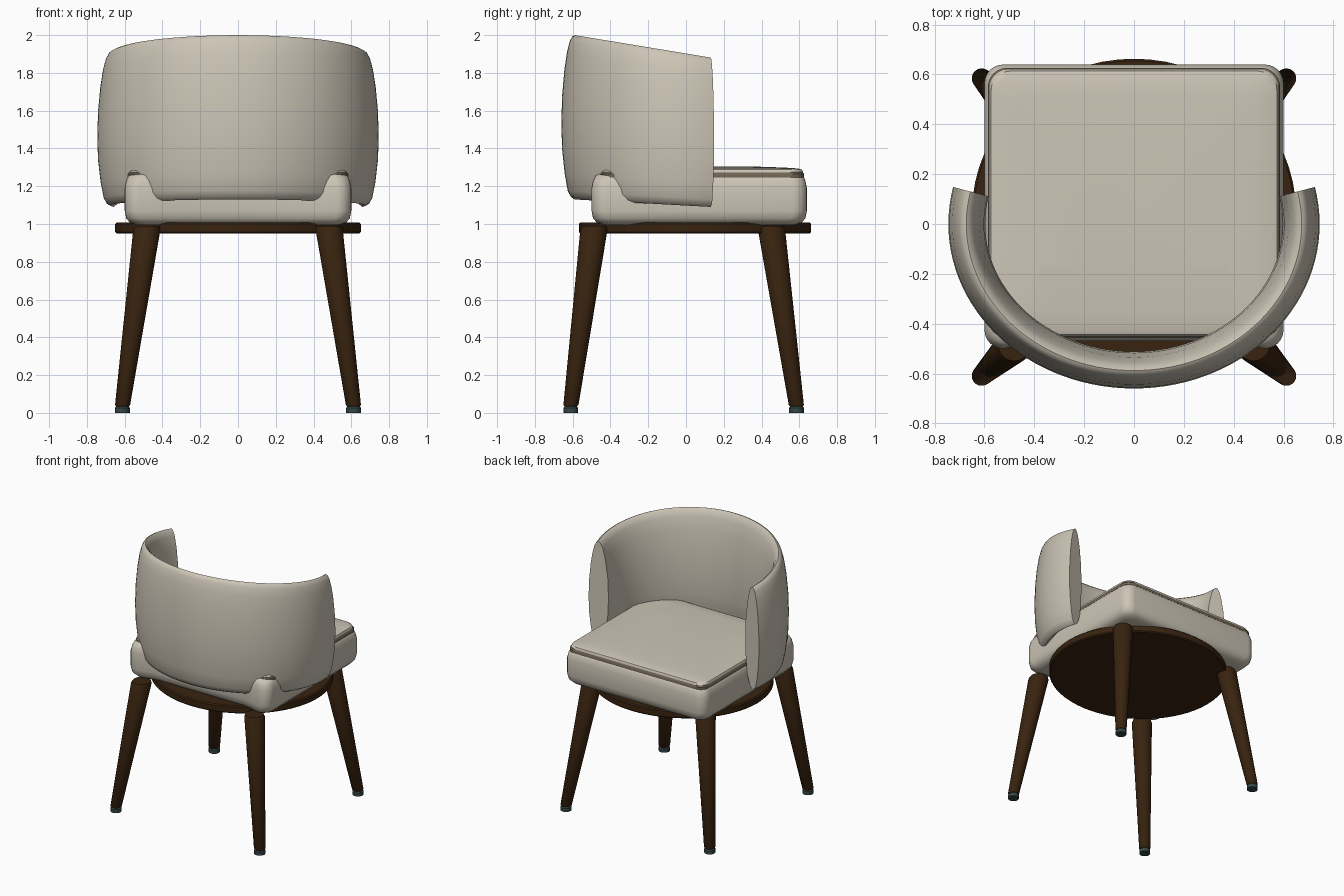
import bpy, bmesh, math
from mathutils import Vector

cube = bpy.data.objects.get("Cube")
if cube:
    bpy.data.objects.remove(cube, do_unlink=True)


def material(name, rgb, rough=0.7):
    m = bpy.data.materials.new(name)
    m.use_nodes = True
    m.diffuse_color = (*rgb, 1)
    bsdf = m.node_tree.nodes["Principled BSDF"]
    bsdf.inputs["Base Color"].default_value = (*rgb, 1)
    bsdf.inputs["Roughness"].default_value = rough
    return m


CREAM = material("cream fabric", (0.61, 0.56, 0.47))
SEAM = material("taupe seam", (0.16, 0.13, 0.09))
WOOD = material("dark walnut", (0.04, 0.017, 0.005))
RUBBER = material("grey green rubber", (0.035, 0.06, 0.06))


def loft(name, rings, mat, angle=40):
    """Skin a list of equal closed rings and cap both ends."""
    bm = bmesh.new()
    rows = [[bm.verts.new(p) for p in ring] for ring in rings]
    n = len(rows[0])
    for a, b in zip(rows, rows[1:]):
        for i in range(n):
            j = (i + 1) % n
            bm.faces.new((a[i], a[j], b[j], b[i]))
    bm.faces.new(rows[0][::-1])
    bm.faces.new(rows[-1])
    bmesh.ops.recalc_face_normals(bm, faces=bm.faces)
    mesh = bpy.data.meshes.new(name)
    bm.to_mesh(mesh)
    bm.free()
    mesh.materials.append(mat)
    ob = bpy.data.objects.new(name, mesh)
    bpy.context.collection.objects.link(ob)
    bpy.ops.object.select_all(action="DESELECT")
    ob.select_set(True)
    bpy.context.view_layer.objects.active = ob
    bpy.ops.object.shade_smooth_by_angle(angle=math.radians(angle))
    return ob


def circle(c, rx, ry, n=32):
    return [Vector((c[0] + rx * math.cos(k * math.tau / n),
                    c[1] + ry * math.sin(k * math.tau / n), c[2])) for k in range(n)]


def seat_outline(inset, z, r=0.075, flare=0.03, steps=6):
    """Rounded rectangle whose back corners flare out a little."""
    hx, front, back = 0.6 - inset, 0.64 - inset, -0.47 + inset
    pts = []
    for q, (sx, sy) in enumerate(((1, 1), (-1, 1), (-1, -1), (1, -1))):
        cx = sx * (hx - r)
        cy = front - r if sy > 0 else back + r - flare
        for k in range(steps + 1):
            a = (q + k / steps) * math.pi / 2
            pts.append(Vector((cx + r * math.cos(a), cy + r * math.sin(a), z)))
        if q == 2:
            pts += [Vector((x, back, z)) for x in (-0.38, 0.38)]
    return pts


# Round wooden plate under the seat
plate = [(0.008, 0.95), (0, 0.958), (0, 1.0), (0.008, 1.008)]
loft("seat_plate", [circle((0, 0.048, z), 0.65 - i, 0.615 - i, 64) for i, z in plate], WOOD)

# Splayed tapered legs with rubber feet
for side, sx in (("left", 1), ("right", -1)):
    for end, top_y, foot_y in (("front", 0.45, 0.585), ("back", -0.485, -0.61)):
        top = Vector((sx * 0.48, top_y, 0.99))
        foot = Vector((sx * 0.612, foot_y, 0.035))
        rings = [circle(foot.lerp(top, t), r, r) for t, r in
                 ((0, 0.034), (0.008, 0.04), (0.98, 0.072), (1, 0.064))]
        loft(f"{end}_{side}_leg", rings, WOOD)
        loft(f"{end}_{side}_foot",
             [circle((foot.x, foot.y, z), 0.039, 0.039) for z in (0, 0.027)]
             + [circle((foot.x, foot.y, 0.037), 0.03, 0.03)], RUBBER)

# Upholstered seat base
base = [(0.07, 0.995), (0.03, 1.005), (0.008, 1.03), (0, 1.07), (0, 1.19),
        (0.008, 1.23), (0.02, 1.255), (0.04, 1.265)]
loft("seat_base", [seat_outline(i, z) for i, z in base], CREAM)

# Dark seam around the cushion, then the slightly crowned cushion
loft("cushion_seam", [seat_outline(i, z, flare=0) for i, z in
                      ((0.014, 1.245), (0.014, 1.264), (0.022, 1.274))], SEAM)
pad = [(0.022, 1.262), (0.02, 1.275), (0.027, 1.288), (0.045, 1.294),
       (0.12, 1.299), (0.3, 1.305)]
loft("seat_cushion", [seat_outline(i, z, flare=0) for i, z in pad], CREAM)

# Wrap-around backrest: lens profile (inward depth, height share) swept round an arc
lens = [(0.07, 0), (0.05, 0.015), (0.034, 0.05), (0.018, 0.15), (0.004, 0.3),
        (0, 0.45), (0.004, 0.62), (0.016, 0.78), (0.03, 0.89), (0.045, 0.96),
        (0.058, 0.99), (0.072, 1), (0.088, 0.985), (0.105, 0.94), (0.125, 0.83),
        (0.143, 0.65), (0.148, 0.45), (0.142, 0.27), (0.125, 0.12), (0.1, 0.03)]
RX, RY = 0.745, 0.66
rings = []
STEPS = 64
for k in range(STEPS + 1):
    a = math.radians(13 - 206 * k / STEPS)
    out = Vector((math.cos(a) / RX, math.sin(a) / RY, 0)).normalized()
    edge = Vector((RX * math.cos(a), RY * math.sin(a), 0))
    ring = []
    for depth, h in lens:
        p = edge - out * depth
        low = 1.13 - 0.055 * (p.y + 0.59)
        high = 2.0 - 0.165 * (p.y + 0.59)
        p.z = low + h * (high - low)
        ring.append(p)
    rings.append(ring)
loft("backrest", rings, CREAM, 50)
